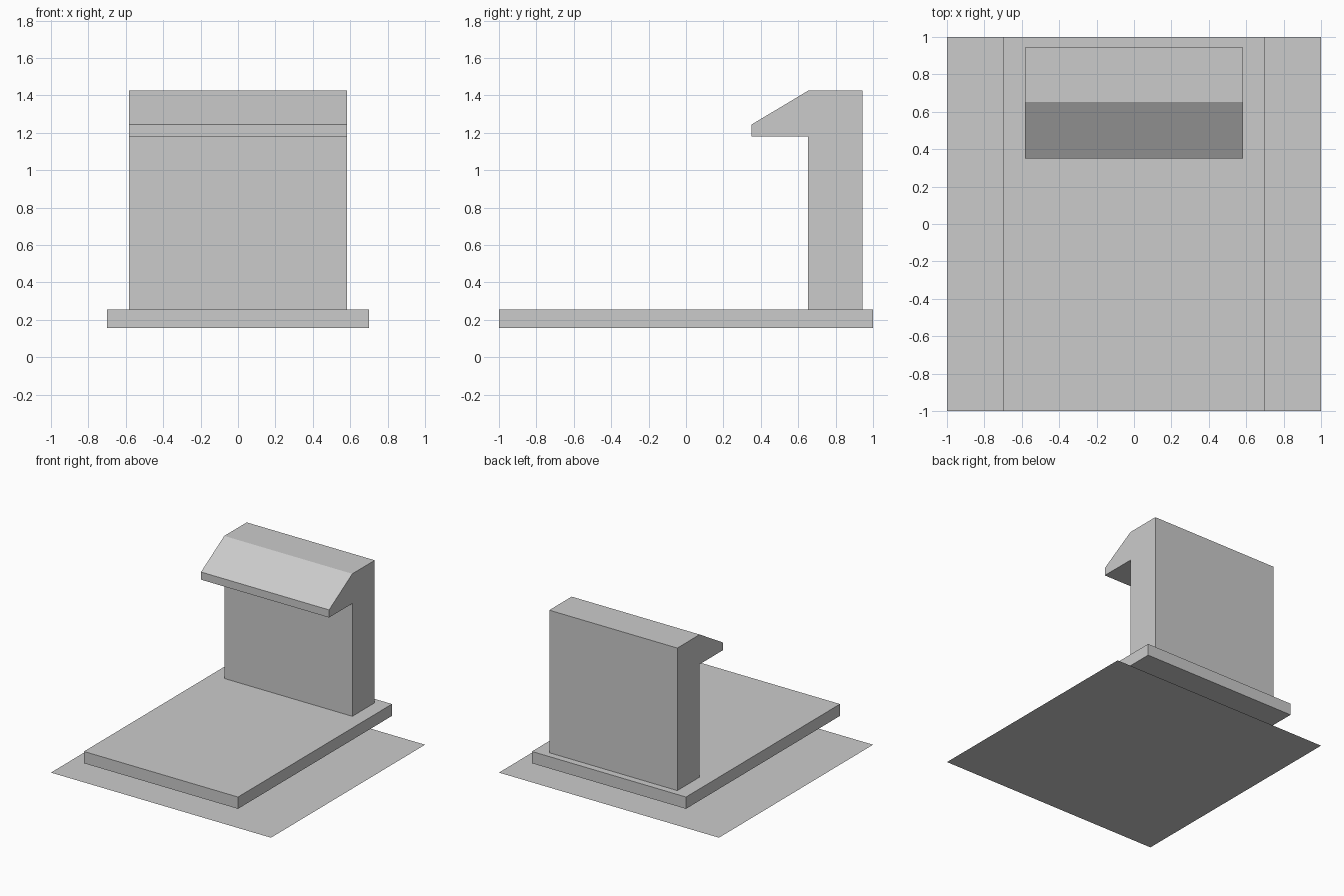
import bpy, bmesh

if "Cube" in bpy.data.objects:
    bpy.data.objects.remove(bpy.data.objects["Cube"])


def extrude_profile(name, profile, half_width):
    """Solid made by sweeping a (y, z) profile along x, centred on x = 0."""
    bm = bmesh.new()
    face = bm.faces.new([bm.verts.new((-half_width, y, z)) for y, z in profile])
    swept = bmesh.ops.extrude_face_region(bm, geom=[face])["geom"]
    verts = [v for v in swept if isinstance(v, bmesh.types.BMVert)]
    bmesh.ops.translate(bm, verts=verts, vec=(2 * half_width, 0, 0))
    bmesh.ops.recalc_face_normals(bm, faces=bm.faces)
    mesh = bpy.data.meshes.new(name)
    bm.to_mesh(mesh)
    bm.free()
    obj = bpy.data.objects.new(name, mesh)
    bpy.context.collection.objects.link(obj)
    return obj


# Thin square sheet at the bottom
bpy.ops.mesh.primitive_plane_add(size=2, location=(0, 0, 0))
bpy.context.object.name = "bottom_sheet"

# Raised slab
extrude_profile("base_slab", [(-1, 0.157), (1, 0.157), (1, 0.254), (-1, 0.254)], 0.70)

# Upright wall with a sloped overhang
extrude_profile("hooked_wall", [
    (0.944, 0.254), (0.944, 1.425), (0.653, 1.425),
    (0.351, 1.244), (0.351, 1.181), (0.653, 1.181), (0.653, 0.254),
], 0.582)
